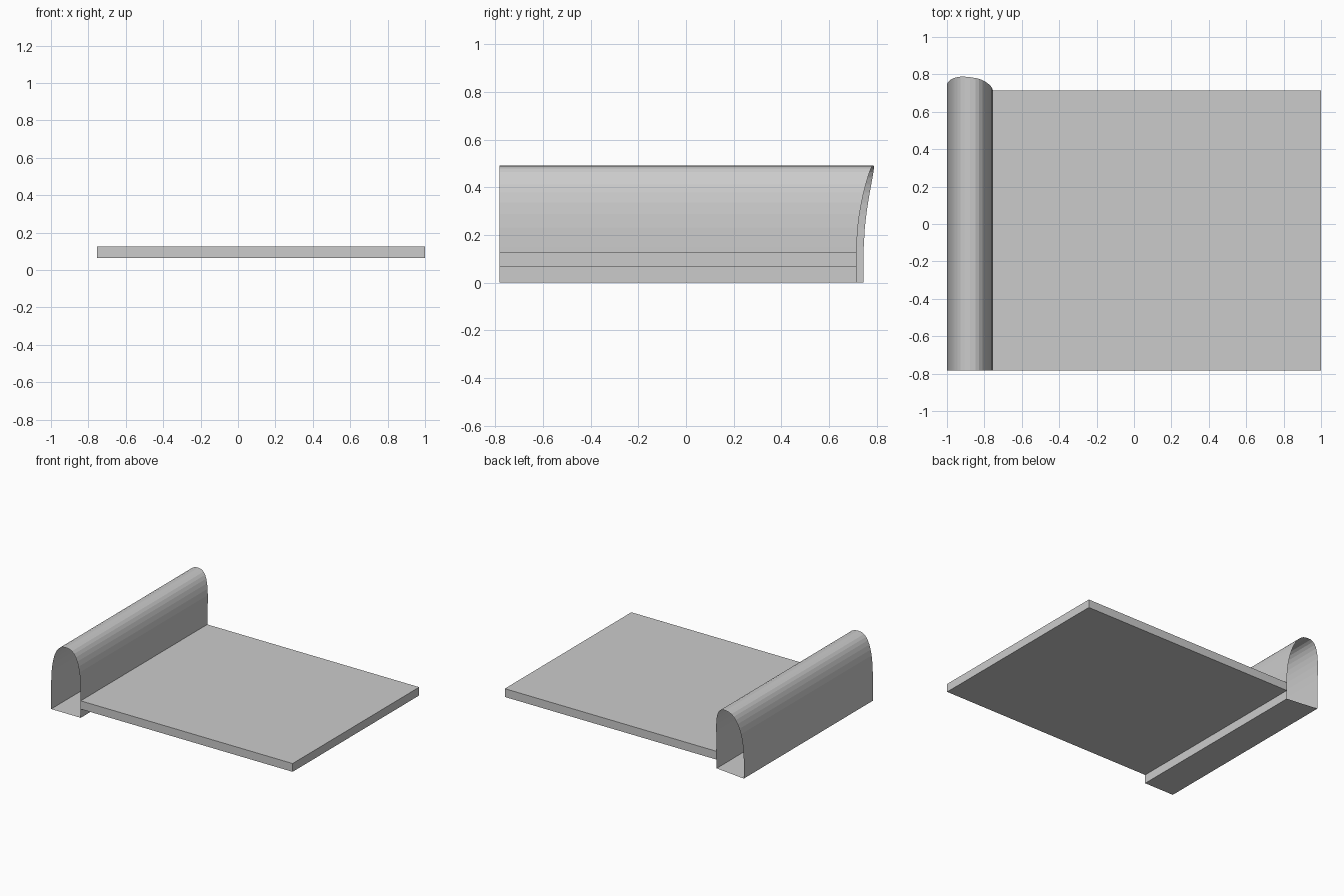
import bpy
import bmesh
import math

if "Cube" in bpy.data.objects:
    bpy.data.objects.remove(bpy.data.objects["Cube"])


def make_object(name, bm):
    bmesh.ops.recalc_face_normals(bm, faces=bm.faces)
    mesh = bpy.data.meshes.new(name)
    bm.to_mesh(mesh)
    bm.free()
    obj = bpy.data.objects.new(name, mesh)
    bpy.context.collection.objects.link(obj)
    return obj


# Flat seat slab
X_IN, X_OUT = -0.755, 1.0
Y_FRONT, Y_BACK = -0.782, 0.715
Z_LOW, Z_HIGH = 0.065, 0.127
bm = bmesh.new()
bmesh.ops.create_cube(bm, size=1)
for v in bm.verts:
    v.co.x = X_OUT if v.co.x > 0 else X_IN
    v.co.y = Y_BACK if v.co.y > 0 else Y_FRONT
    v.co.z = Z_HIGH if v.co.z > 0 else Z_LOW
make_object("seat_slab", bm)

# Arched armrest cross-section: straight walls under a rounded top
CENTRE, HALF, SPRING, TOP = -0.8775, 0.1225, 0.15, 0.492
STEPS, POWER = 20, 2 / 2.6
profile = [(CENTRE + HALF, 0.0)]
for i in range(STEPS + 1):
    a = math.pi * i / STEPS
    c, s = math.cos(a), max(math.sin(a), 0.0)
    x = CENTRE + HALF * math.copysign(abs(c) ** POWER, c)
    profile.append((x, SPRING + (TOP - SPRING) * s ** POWER))
profile.append((CENTRE - HALF, 0.0))


def back_y(x, z):
    """Angled back end that sweeps backwards towards the top."""
    rise = max(0.0, (z - SPRING) / (TOP - SPRING))
    return 0.745 - 0.122 * (x + 1) + 0.055 * rise ** 1.7


# Armrest shell with open ends and a flat underside
bm = bmesh.new()
front = [bm.verts.new((x, Y_FRONT, z)) for x, z in profile]
back = [bm.verts.new((x, back_y(x, z), z)) for x, z in profile]
n = len(profile)
for i in range(n):
    j = (i + 1) % n
    bm.faces.new((front[i], front[j], back[j], back[i]))
make_object("armrest_shell", bm)
